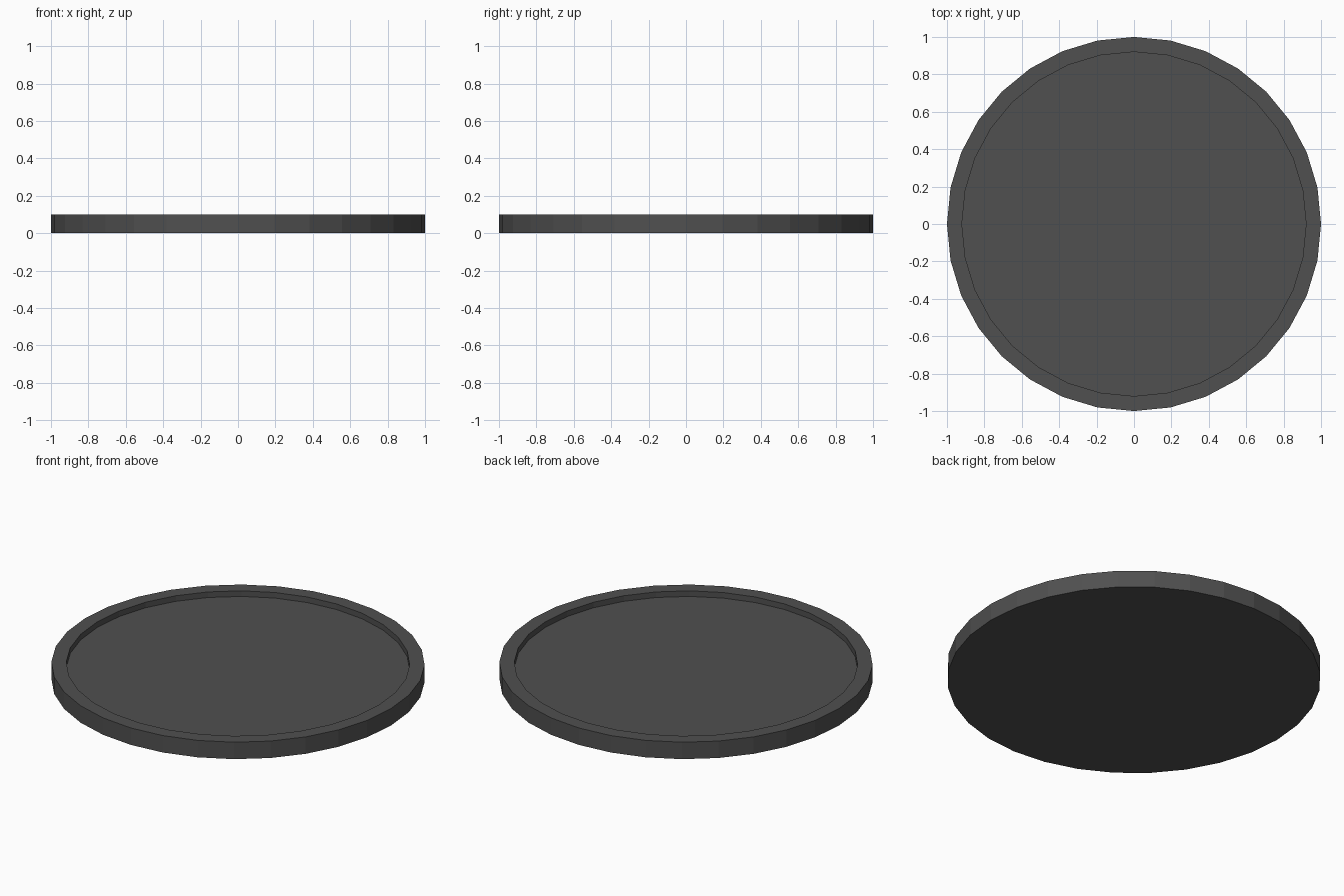
import bpy, bmesh

if "Cube" in bpy.data.objects:
    bpy.data.objects.remove(bpy.data.objects["Cube"])

SIDES, RADIUS, INNER, HEIGHT, DEPTH = 32, 1.0, 0.92, 0.10, 0.033

# Disc body: flat-sided 32-gon cylinder standing on z = 0
bm = bmesh.new()
bmesh.ops.create_cone(bm, cap_ends=True, segments=SIDES, radius1=RADIUS,
                      radius2=RADIUS, depth=HEIGHT)
bmesh.ops.translate(bm, verts=bm.verts, vec=(0, 0, HEIGHT / 2))
top = max(bm.faces, key=lambda f: f.calc_center_median().z)


def extrude_cap(face, scale, drop):
    """Extrude a cap face, scale it about the axis and lower it."""
    new = bmesh.ops.extrude_discrete_faces(bm, faces=[face])["faces"][0]
    for v in new.verts:
        v.co.x *= scale
        v.co.y *= scale
        v.co.z -= drop
    return new


# Raised rim, then the recessed floor with a straight inner wall
top = extrude_cap(top, INNER / RADIUS, 0)
extrude_cap(top, 1, DEPTH)
bmesh.ops.recalc_face_normals(bm, faces=bm.faces)

mesh = bpy.data.meshes.new("rimmed_disc")
bm.to_mesh(mesh)
bm.free()
disc = bpy.data.objects.new("rimmed_disc", mesh)
bpy.context.collection.objects.link(disc)

# Dark grey finish
dark = bpy.data.materials.new("dark_grey")
dark.diffuse_color = (0.08, 0.08, 0.08, 1)
dark.use_nodes = True
dark.node_tree.nodes["Principled BSDF"].inputs["Base Color"].default_value = dark.diffuse_color
mesh.materials.append(dark)
